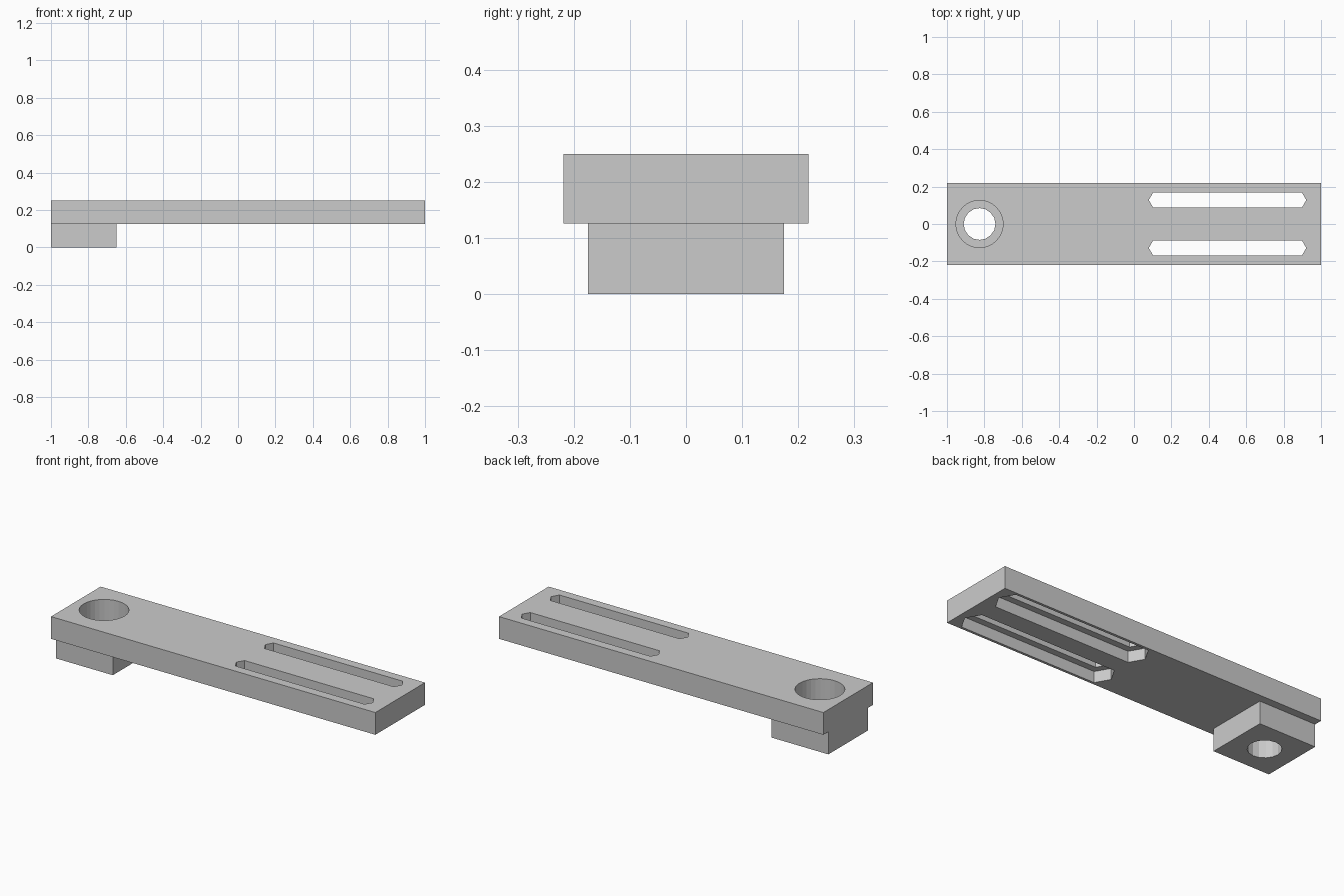
import bpy
import bmesh
from math import cos, sin, pi

cube = bpy.data.objects.get("Cube")
if cube:
    bpy.data.objects.remove(cube, do_unlink=True)

grey = bpy.data.materials.new("plain_grey")
grey.use_nodes = True
COLOUR = (0.6, 0.6, 0.6, 1)
grey.diffuse_color = COLOUR
grey.node_tree.nodes["Principled BSDF"].inputs["Base Color"].default_value = COLOUR


def prism(name, outline, z0, z1):
    """Extrude a closed outline from z0 up to z1."""
    bm = bmesh.new()
    base = bm.faces.new([bm.verts.new((x, y, z0)) for x, y in outline])
    top = bmesh.ops.extrude_face_region(bm, geom=[base])["geom"]
    bmesh.ops.translate(bm, vec=(0, 0, z1 - z0),
                        verts=[v for v in top if isinstance(v, bmesh.types.BMVert)])
    bmesh.ops.recalc_face_normals(bm, faces=bm.faces)
    mesh = bpy.data.meshes.new(name)
    bm.to_mesh(mesh)
    bm.free()
    mesh.materials.append(grey)
    obj = bpy.data.objects.new(name, mesh)
    bpy.context.collection.objects.link(obj)
    return obj


def rectangle(x0, x1, half):
    return [(x0, -half), (x1, -half), (x1, half), (x0, half)]


def circle(x, y, r, sides):
    return [(x + r * cos(2 * pi * i / sides), y + r * sin(2 * pi * i / sides))
            for i in range(sides)]


def hex_slot(x0, x1, y, r):
    """Outline swept by a hexagon sliding from x0 to x1."""
    w = r * sin(pi / 3)
    return [(x0 - r, y), (x0 - r / 2, y - w), (x1 + r / 2, y - w),
            (x1 + r, y), (x1 + r / 2, y + w), (x0 - r / 2, y + w)]


def combine(target, tool, operation):
    """Apply a boolean and drop the tool object."""
    tool.hide_render = True
    mod = target.modifiers.new(operation, "BOOLEAN")
    mod.operation = operation
    mod.solver = "EXACT"
    mod.object = tool
    bpy.context.view_layer.objects.active = target
    bpy.ops.object.modifier_apply(modifier=mod.name)
    bpy.data.objects.remove(tool, do_unlink=True)


PLATE_Z, TOP_Z, HOLE_X = 0.126, 0.25, -0.826

# Long flat bar with a square pad under one end
bar = prism("slotted_bar", rectangle(-1, 1, 0.2185), PLATE_Z, TOP_Z)
combine(bar, prism("pad", rectangle(-1, -0.65, 0.1745), 0, PLATE_Z), "UNION")

# Bolt hole with a wide counterbore from above
combine(bar, prism("bolt_hole", circle(HOLE_X, 0, 0.085, 16), -0.1, 0.4), "DIFFERENCE")
combine(bar, prism("counterbore", circle(HOLE_X, 0, 0.126, 32), 0.1, 0.4), "DIFFERENCE")

# Pair of adjustment slots, each with a wider nut channel from below
for side in (-1, 1):
    y = side * 0.128
    combine(bar, prism("slot", hex_slot(0.125, 0.875, y, 0.046), 0, 0.4), "DIFFERENCE")
    combine(bar, prism("nut_channel", hex_slot(0.125, 0.875, y, 0.088), 0, 0.188),
            "DIFFERENCE")
